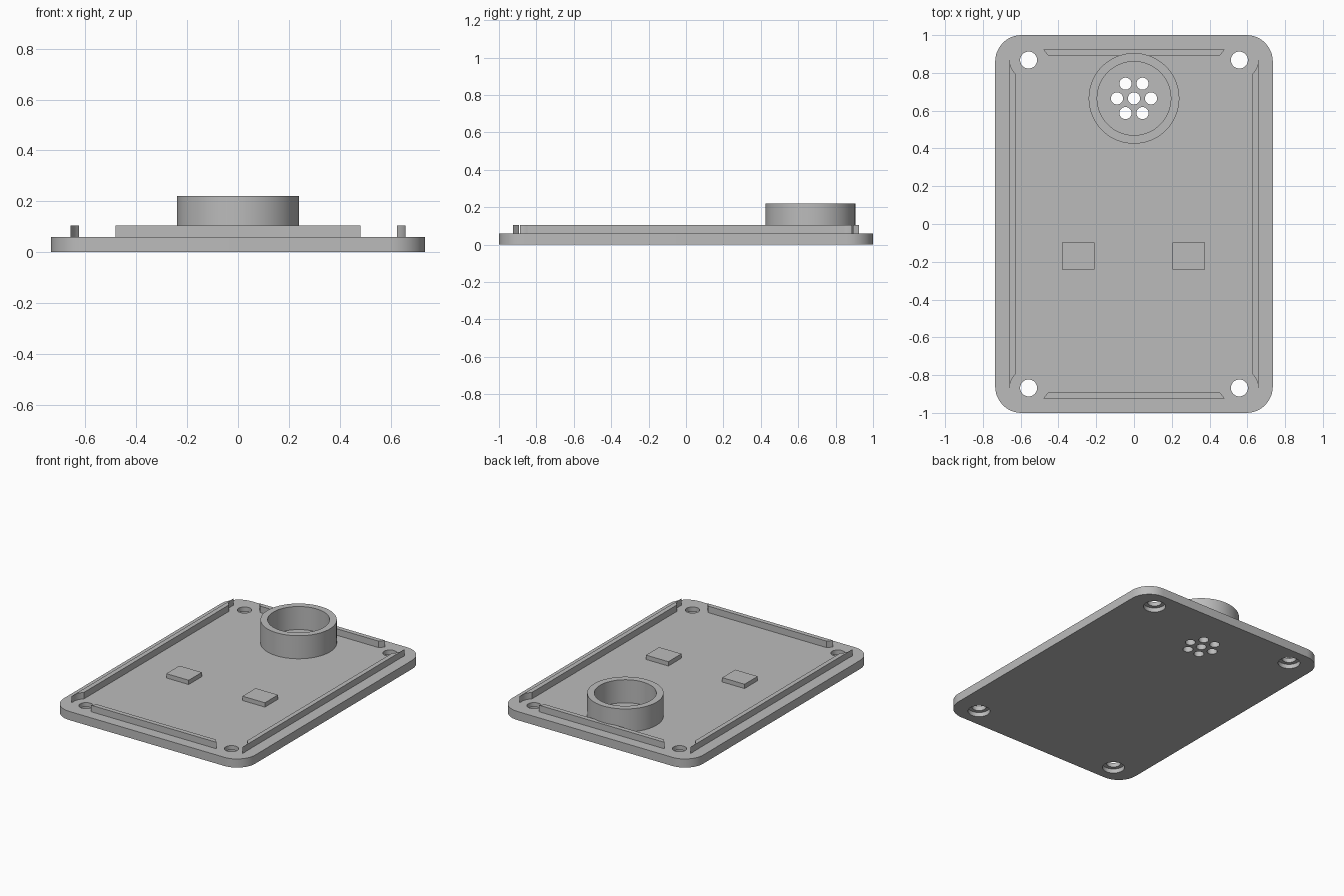
import bpy, bmesh
from math import pi, cos, sin, radians, atan2
from mathutils import Matrix, Vector

cube = bpy.data.objects.get("Cube")
if cube:
    bpy.data.objects.remove(cube)

GREY = (0.5, 0.5, 0.5, 1)
grey = bpy.data.materials.new("plain grey")
grey.use_nodes = True
grey.diffuse_color = GREY
grey.node_tree.nodes["Principled BSDF"].inputs["Base Color"].default_value = GREY

TOP = 0.06       # upper face of the plate
SINK = 0.05      # parts start slightly inside the plate
RIM = 0.105      # top of the locating ribs
SCREW = (0.558, 0.868)
RING_Y = 0.665


def finish(name, bm):
    bmesh.ops.recalc_face_normals(bm, faces=bm.faces)
    mesh = bpy.data.meshes.new(name)
    bm.to_mesh(mesh)
    bm.free()
    mesh.materials.append(grey)
    obj = bpy.data.objects.new(name, mesh)
    bpy.context.collection.objects.link(obj)
    return obj


def smooth(obj):
    bpy.ops.object.select_all(action="DESELECT")
    obj.select_set(True)
    bpy.context.view_layer.objects.active = obj
    bpy.ops.object.shade_smooth_by_angle(angle=radians(30))


def prism(name, outline, z0, z1):
    bm = bmesh.new()
    face = bm.faces.new([bm.verts.new((x, y, z0)) for x, y in outline])
    new = bmesh.ops.extrude_face_region(bm, geom=[face])["geom"]
    verts = [v for v in new if isinstance(v, bmesh.types.BMVert)]
    bmesh.ops.translate(bm, verts=verts, vec=(0, 0, z1 - z0))
    return finish(name, bm)


def arc(cx, cy, r, a0, a1, steps):
    angles = [a0 + (a1 - a0) * i / steps for i in range(steps + 1)]
    return [(cx + r * cos(a), cy + r * sin(a)) for a in angles]


def box(x, y, w, d):
    return [(x - w, y - d), (x + w, y - d), (x + w, y + d), (x - w, y + d)]


def drill(target, holes, z0, z1):
    """Cut round holes, given as (x, y, radius), between two heights."""
    bm = bmesh.new()
    for x, y, r in holes:
        bmesh.ops.create_cone(bm, cap_ends=True, segments=40, radius1=r, radius2=r,
                              depth=z1 - z0, matrix=Matrix.Translation((x, y, (z0 + z1) / 2)))
    cutter = finish("hole_cutter", bm)
    cutter.hide_render = True
    mod = target.modifiers.new("holes", "BOOLEAN")
    mod.operation = "DIFFERENCE"
    mod.solver = "EXACT"
    mod.object = cutter
    bpy.context.view_layer.objects.active = target
    bpy.ops.object.modifier_apply(modifier=mod.name)
    bpy.data.objects.remove(cutter)


# Rounded base plate with counterbored screw holes and a sound grille
corner = 0.14
outline = []
for i, (sx, sy) in enumerate([(1, 1), (-1, 1), (-1, -1), (1, -1)]):
    outline += arc(sx * (0.735 - corner), sy * (1 - corner), corner, i * pi / 2, (i + 1) * pi / 2, 12)
plate = prism("base_plate", outline, 0, TOP)
corners = [(sx * SCREW[0], sy * SCREW[1]) for sx in (-1, 1) for sy in (-1, 1)]
drill(plate, [(x, y, 0.07) for x, y in corners], -0.05, 0.03)
grille = [(0, RING_Y)] + arc(0, RING_Y, 0.09, 0, 5 * pi / 3, 5)
drill(plate, [(x, y, 0.045) for x, y in corners] + [(x, y, 0.032) for x, y in grille], -0.05, 0.1)
smooth(plate)

# Speaker ring, a rectangular section spun around its axis
bm = bmesh.new()
centre = Vector((0, RING_Y, 0))
section = [(0.195, SINK), (0.24, SINK), (0.24, 0.22), (0.195, 0.22)]
verts = [bm.verts.new((r, RING_Y, z)) for r, z in section]
edges = [bm.edges.new((verts[i], verts[(i + 1) % 4])) for i in range(4)]
bmesh.ops.spin(bm, geom=verts + edges, cent=centre, axis=(0, 0, 1), angle=2 * pi, steps=72)
bmesh.ops.remove_doubles(bm, verts=bm.verts, dist=0.0005)
smooth(finish("speaker_ring", bm))

# End ribs with slanted tips
for name, s in (("back_rib", 1), ("front_rib", -1)):
    prism(name, [(-0.482, s * 0.925), (0.482, s * 0.925),
                 (0.455, s * 0.893), (-0.455, s * 0.893)], SINK, RIM)

# Side ribs, their tips hollowed around the screw holes
a_in = atan2(-0.072, 0.067)
a_out = atan2(0.02, 0.099)
tip = arc(SCREW[0], SCREW[1], 0.1, a_in, a_out, 8)
for name, s in (("left_rib", 1), ("right_rib", -1)):
    path = tip + [(x, -y) for x, y in reversed(tip)]
    smooth(prism(name, [(s * x, y) for x, y in path], SINK, RIM))

# Two small raised pads
for name, x in (("left_pad", 0.29), ("right_pad", -0.295)):
    prism(name, box(x, -0.17, 0.086, 0.072), SINK, 0.09)
